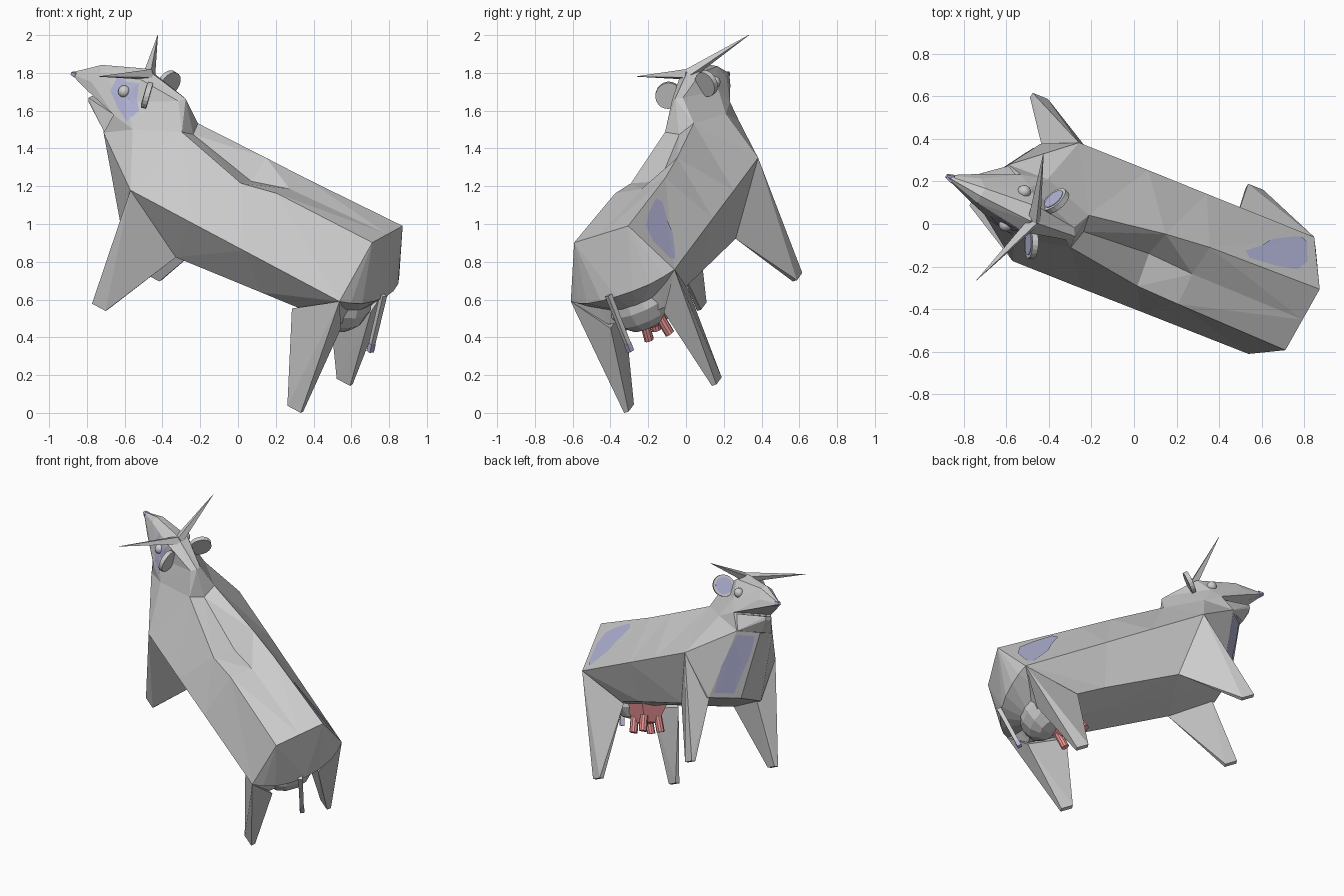
import bpy, bmesh, math
from mathutils import Matrix, Vector
from mathutils.bvhtree import BVHTree

if "Cube" in bpy.data.objects:
    bpy.data.objects.remove(bpy.data.objects["Cube"])

# Animal frame: x = its right, y = nose direction, z = its up; the whole model is tilted
POSE = Matrix(((.473, -.833, .322, .147),
               (.842, .331, -.367, .046),
               (.259, .445, .876, .242),
               (0, 0, 0, 1)))


def material(name, rgb):
    m = bpy.data.materials.new(name)
    m.diffuse_color = (*rgb, 1)
    m.use_nodes = True
    m.node_tree.nodes["Principled BSDF"].inputs["Base Color"].default_value = m.diffuse_color
    return m


BLUE = material("spot_blue", (.45, .46, .68))
RED = material("udder_red", (.85, .3, .3))


def finish(bm, name, mat=None, smooth=False):
    bmesh.ops.recalc_face_normals(bm, faces=bm.faces)
    for f in bm.faces:
        f.smooth = smooth
    bm.transform(POSE)
    me = bpy.data.meshes.new(name)
    bm.to_mesh(me)
    bm.free()
    ob = bpy.data.objects.new(name, me)
    bpy.context.collection.objects.link(ob)
    if mat:
        me.materials.append(mat)
    return ob


def hull(name, pts, side=1, both=False, mat=None):
    bm = bmesh.new()
    pts = [(x * side, y, z) for x, y, z in pts]
    if both:
        pts += [(-x, y, z) for x, y, z in pts if x]
    for p in pts:
        bm.verts.new(p)
    r = bmesh.ops.convex_hull(bm, input=bm.verts)
    bmesh.ops.delete(bm, geom=list({v for v in r["geom_interior"] if isinstance(v, bmesh.types.BMVert)}),
                     context='VERTS')
    return finish(bm, name, mat)


def rod(name, a, b, r1, r2, sides, mat=None, smooth=False):
    a, b = Vector(a), Vector(b)
    bm = bmesh.new()
    m = Matrix.Translation((a + b) / 2) @ (b - a).to_track_quat('Z', 'Y').to_matrix().to_4x4()
    bmesh.ops.create_cone(bm, cap_ends=True, segments=sides, radius1=r1, radius2=r2,
                          depth=(b - a).length, matrix=m)
    return finish(bm, name, mat, smooth)


def ball(name, c, scale, seg=16, smooth=True):
    bm = bmesh.new()
    m = Matrix.Translation(c) @ Matrix.Diagonal((*scale, 1))
    bmesh.ops.create_uvsphere(bm, u_segments=seg, v_segments=seg // 2, radius=1, matrix=m)
    return finish(bm, name, None, smooth)


# Body, neck and head: rings of (top centre, ridge, side, lower edge, bottom centre)
rings = [
    [(0, -.387, 1.0), (.17, -.387, 1.0), (.326, -.387, .69), (.18, -.37, .50), (0, -.37, .48)],
    [(0, .22, .965), (.158, .22, .985), (.328, .22, .69), (.195, .10, .46), (0, .10, .45)],
    [(0, .44, .90), (.14, .46, .99), (.33, .55, .69), (.19, .62, .405), (0, .62, .40)],
    [(0, .84, .98), (.09, .87, 1.005), (.33, .94, .69), (.19, .97, .41), (0, 1.05, .41)],
    [(0, .95, 1.14), (.035, .97, 1.125), (.16, 1.11, .92), (.13, 1.27, .81), (0, 1.34, .80)],
    [(0, 1.22, 1.185), (.07, 1.20, 1.15), (.115, 1.22, 1.02), (.135, 1.25, .93), (0, 1.26, .93)],
    [(0, 1.46, 1.085), (.04, 1.45, 1.07), (.06, 1.46, 1.0), (.062, 1.46, .945), (0, 1.46, .945)],
    [(0, 1.605, .967), (.005, 1.60, .965), (.007, 1.60, .96), (.006, 1.60, .957), (0, 1.60, .955)],
]
bm = bmesh.new()
loops = []
for half in rings:
    full = half + [(-x, y, z) for x, y, z in half[-2:0:-1]]
    loops.append([bm.verts.new(p) for p in full])
loops[2][7].co = (-.16, .43, .94)      # left ridge sags into the saddle dip
for a, b in zip(loops, loops[1:]):
    for i in range(8):
        j = (i + 1) % 8
        bm.faces.new((a[i], a[j], b[j], b[i]))
bm.faces.new(loops[0])
bm.faces.new(loops[-1])
bmesh.ops.triangulate(bm, faces=bm.faces)
surface = BVHTree.FromBMesh(bm)
finish(bm, "body")

# Rounded rump and the bulge beneath it
hull("rump", [(.17, -.387, 1.0), (.326, -.387, .69), (.27, -.43, .685), (.2, -.465, .68), (.1, -.492, .68),
              (0, -.50, .68), (.2, -.30, .55), (0, -.36, .5)], both=True)
ball("rear_belly", (0, -.31, .53), (.17, .12, .14), 12, False)

# Lower jaw
hull("lower_jaw", [(.125, 1.23, .925), (.13, 1.26, .81), (0, 1.36, .80), (.02, 1.46, .892), (.02, 1.45, .87),
                   (0, 1.24, .925)], both=True)

for side, tag in ((-1, "left"), (1, "right")):
    # Tapered legs
    hull("rear_leg_" + tag, [(.326, -.387, .69), (.20, -.10, .465), (.167, -.387, .48)] +
         [(x, y, .005) for x in (.262, .29) for y in (-.385, -.30)], side)
    hull("front_leg_" + tag, [(.33, .94, .69), (.19, .62, .405), (.17, .95, .42)] +
         [(x, y, .005) for x in (.288, .314) for y in (.842, .928)], side)
    # Horn
    tip = (.342, 1.352, 1.22) if side > 0 else (-.365, 1.318, 1.195)
    rod("horn_" + tag, (0, 1.19, 1.165), tip, .032, .001, 4)
    # Ear disc with coloured inner face
    c = Vector((side * .12, 1.116, 1.112))
    n = Vector((side * .36, .92, -.08)).normalized()
    rod("ear_" + tag, c - n * .014, c + n * .014, .07, .07, 20)
    rod("ear_inside_" + tag, c + n * .012, c + n * .017, .054, .054, 20, BLUE)
    # Eye
    ball("eye_" + tag, (side * .092, 1.256, 1.056), (.032, .032, .032))

# Tail with coloured tip
rod("tail", (-.04, -.50, .70), (-.03, -.53, .42), .02, .018, 4)
rod("tail_tip", (-.03, -.53, .42), (-.028, -.535, .375), .02, .02, 4, BLUE)

# Udder and teats
hull("udder", [(.10, -.29, .50), (.10, -.04, .50), (.05, -.23, .36), (.05, -.11, .36)], both=True, mat=RED)
for i, (x, y) in enumerate([(x, y) for x in (-.05, .05) for y in (-.23, -.11)]):
    rod(f"teat_{i + 1}", (x, y, .40), (x * 1.3, y, .30), .026, .026, 10, RED)


# Coloured spots laid on the body
def spot(name, side, outline):
    n = len(outline)
    cy, cz = sum(p[0] for p in outline) / n, sum(p[1] for p in outline) / n
    bm = bmesh.new()
    grid = []
    for k in (1, .66, .33, 0):
        row = []
        for y, z in outline:
            o = Vector((side * 2, cy + (y - cy) * k, cz + (z - cz) * k))
            hit, nor, _, _ = surface.ray_cast(o, Vector((-side, 0, 0)))
            if hit is None:
                hit, nor, _, _ = surface.find_nearest(Vector((0, o.y, o.z)))
            if nor.x * side < 0:
                nor = -nor
            row.append(bm.verts.new(hit + nor * .004))
        grid.append(row)
    for a, b in zip(grid, grid[1:]):
        for i in range(n):
            j = (i + 1) % n
            bm.faces.new((a[i], a[j], b[j], b[i]))
    bmesh.ops.remove_doubles(bm, verts=bm.verts, dist=.0005)
    finish(bm, name, BLUE)


spot("hip_spot", 1, [(-.34, .74), (-.33, .86), (-.27, .93), (-.15, .955), (.0, .965), (.02, .93),
                     (-.08, .86), (-.14, .80), (-.26, .74), (-.31, .72)])
spot("eye_spot", -1, [(1.33, 1.11), (1.27, 1.10), (1.20, 1.13), (1.17, 1.05), (1.13, 1.01),
                      (1.16, .94), (1.24, .97), (1.33, 1.02)])
spot("neck_spot", 1, [(1.26, .79), (1.31, .78), (1.24, .68), (1.15, .57), (1.05, .44), (1.0, .44), (1.11, .60)])

# Coloured nose tip
hull("nose_tip", [(.009, 1.605, .969), (.009, 1.605, .955), (.019, 1.575, .982), (.019, 1.575, .955)],
     both=True, mat=BLUE)
